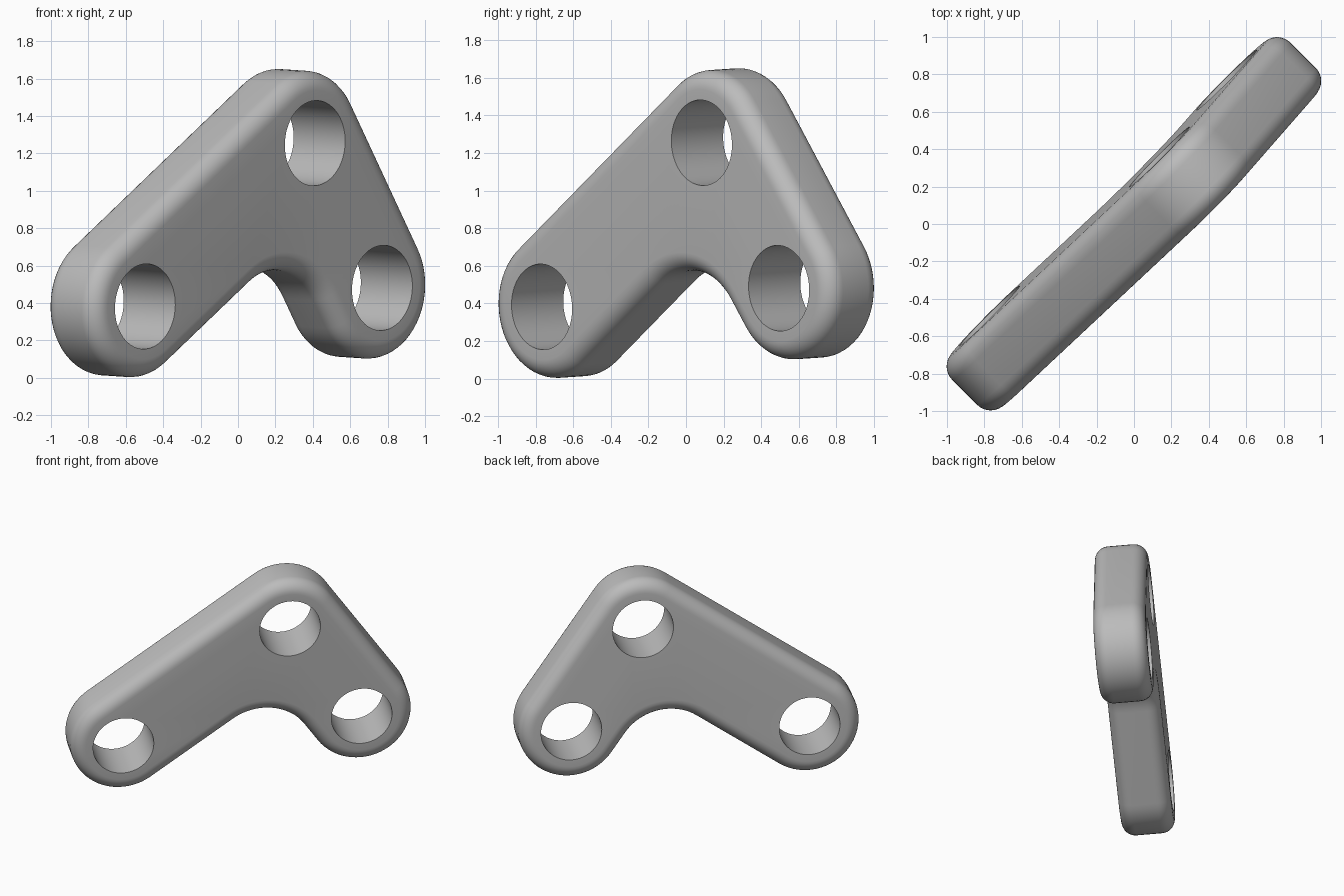
import bpy
import bmesh
from math import radians, sin, cos, pi
from mathutils import Matrix, Vector

if "Cube" in bpy.data.objects:
    bpy.data.objects.remove(bpy.data.objects["Cube"])

LONG_ARM, SHORT_ARM = 1.52, 0.947    # distances between hole centres
OUTER, HOLE = 0.383, 0.228           # end radius and hole radius
INNER = 0.383                        # radius of the inside corner
HALF = 0.195                         # half thickness
ROUND = 0.1                          # edge rounding
ROUND_STEPS = 8

corner = Vector((0, 0))
long_end = Vector((-LONG_ARM, 0))
short_end = Vector((0, -SHORT_ARM))
inside = Vector((-OUTER - INNER, -OUTER - INNER))


def arc(center, radius, start, end, steps):
    angles = [radians(start + (end - start) * i / steps) for i in range(steps + 1)]
    return [(center.x + radius * cos(a), center.y + radius * sin(a)) for a in angles]


def outline(inset):
    r = OUTER - inset
    return (arc(short_end, r, 180, 360, 32) + arc(corner, r, 0, 90, 16)
            + arc(long_end, r, 90, 270, 32) + arc(inside, INNER + inset, 90, 0, 20))


def add_loop(bm, points, z):
    return [bm.verts.new((x, y, z)) for x, y in points]


def bridge(bm, low, high):
    for i in range(len(low)):
        j = (i + 1) % len(low)
        bm.faces.new((low[i], low[j], high[j], high[i]))


def loop_edges(bm, loop):
    return [bm.edges.get((loop[i - 1], loop[i])) for i in range(len(loop))]


bm = bmesh.new()

# Rounded outer wall, built from parallel outlines
levels = []
for side in (-1, 1):
    for i in range(ROUND_STEPS + 1):
        a = pi / 2 * (i if side > 0 else ROUND_STEPS - i) / ROUND_STEPS
        levels.append((ROUND * (1 - cos(a)), side * (HALF - ROUND + ROUND * sin(a))))
rings = [add_loop(bm, outline(inset), z) for inset, z in levels]
for low, high in zip(rings, rings[1:]):
    bridge(bm, low, high)

# Three straight through holes
rims = {-1: [rings[0]], 1: [rings[-1]]}
for center in (corner, long_end, short_end):
    circle = arc(center, HOLE, 0, 360, 64)[:-1]
    back, front = add_loop(bm, circle, -HALF), add_loop(bm, circle, HALF)
    bridge(bm, front, back)
    rims[-1].append(back)
    rims[1].append(front)

# Flat faces around the holes
for side in (-1, 1):
    edges = [e for loop in rims[side] for e in loop_edges(bm, loop)]
    bmesh.ops.triangle_fill(bm, edges=edges, use_beauty=True,
                            use_dissolve=False, normal=(0, 0, side))
bmesh.ops.recalc_face_normals(bm, faces=bm.faces[:])

# Stand the plate up, leaning slightly, along the diagonal
bm.transform(Matrix.Translation((0.274, 0.221, 1.264))
             @ Matrix.Rotation(radians(45), 4, 'Z')
             @ Matrix.Rotation(radians(92.7), 4, 'X')
             @ Matrix.Rotation(radians(35.1), 4, 'Z'))

mesh = bpy.data.meshes.new("angled_plate")
bm.to_mesh(mesh)
bm.free()
plate = bpy.data.objects.new("angled_plate", mesh)
bpy.context.collection.objects.link(plate)

# Plain grey finish
grey = bpy.data.materials.new("grey")
grey.use_nodes = True
colour = (0.5, 0.5, 0.5, 1)
grey.diffuse_color = colour
grey.node_tree.nodes["Principled BSDF"].inputs["Base Color"].default_value = colour
mesh.materials.append(grey)

bpy.ops.object.select_all(action='DESELECT')
plate.select_set(True)
bpy.context.view_layer.objects.active = plate
bpy.ops.object.shade_smooth_by_angle(angle=radians(30))
